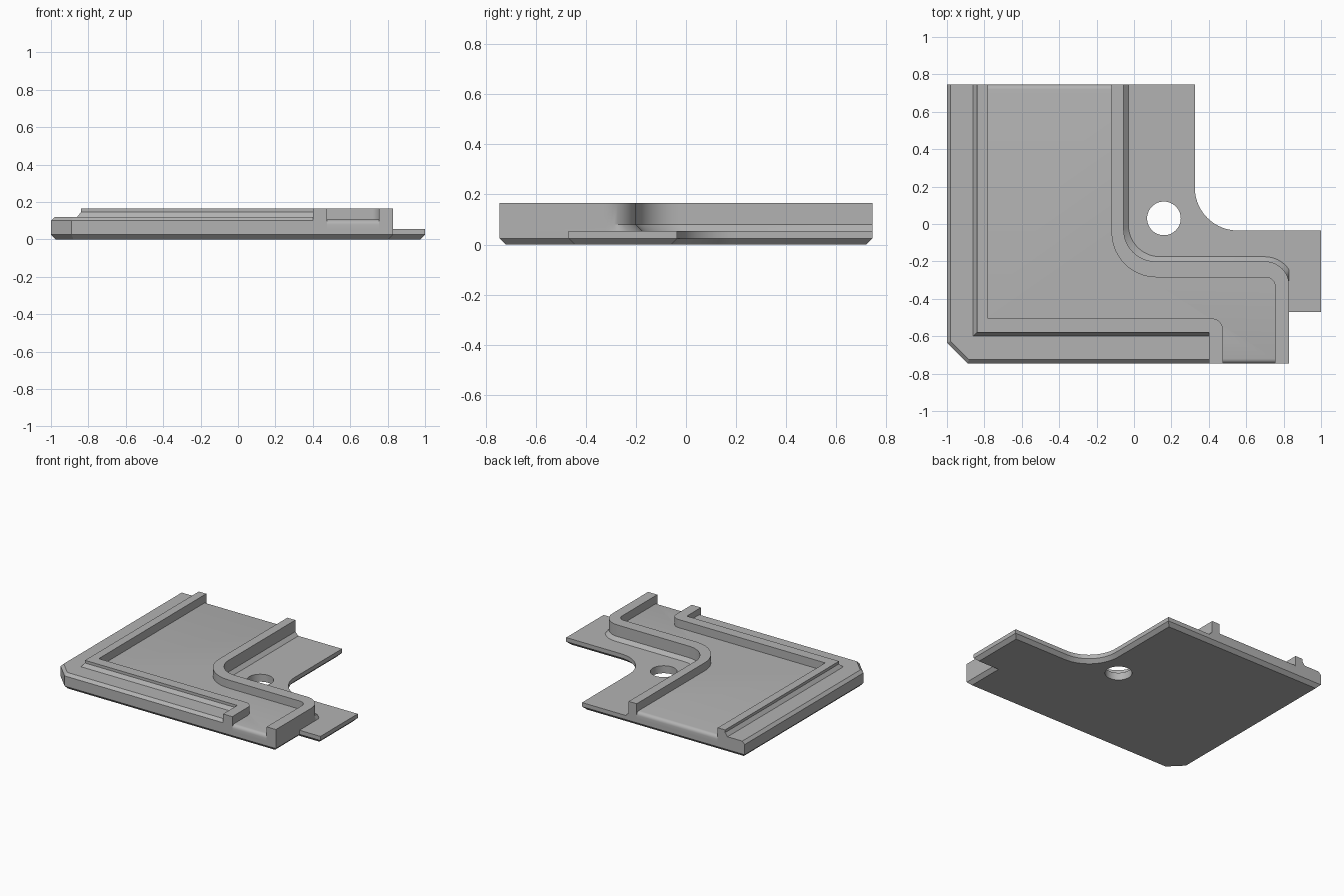
import bpy, bmesh, math
from mathutils import Vector

cube = bpy.data.objects.get("Cube")
if cube:
    bpy.data.objects.remove(cube, do_unlink=True)

GREY = (0.45, 0.45, 0.45, 1)
mat = bpy.data.materials.new("plain grey")
mat.use_nodes = True
mat.diffuse_color = GREY
mat.node_tree.nodes["Principled BSDF"].inputs["Base Color"].default_value = GREY

BACK, FRONT = 0.745, -0.745


def path(points, steps=14):
    """Turn (x, y[, radius]) corners into a polyline with rounded corners."""
    out = []
    for i, p in enumerate(points):
        c = Vector(p[:2])
        if len(p) == 2:
            out.append(c)
            continue
        r = p[2]
        a = (Vector(points[i - 1][:2]) - c).normalized()
        b = (Vector(points[i + 1][:2]) - c).normalized()
        centre = c + (a + b) * r          # right-angled corners
        for k in range(steps + 1):
            t = k / steps * math.pi / 2
            out.append(centre - b * r * math.cos(t) - a * r * math.sin(t))
    return out


def inset(loop, d):
    """Move a counter-clockwise outline inward by d with mitred corners."""
    out = []
    for i, p in enumerate(loop):
        e = (p - loop[i - 1]).normalized()
        f = (loop[(i + 1) % len(loop)] - p).normalized()
        n, m = Vector((-e.y, e.x)), Vector((-f.y, f.x))
        out.append(p + (n + m) * d / (1 + n.dot(m)))
    return out


def loft(name, rings):
    """Solid through a stack of (height, outline) rings, capped at both ends."""
    bm = bmesh.new()
    rows = [[bm.verts.new((p.x, p.y, z)) for p in loop] for z, loop in rings]
    for lo, hi in zip(rows, rows[1:]):
        for i in range(len(lo)):
            j = (i + 1) % len(lo)
            bm.faces.new((lo[i], lo[j], hi[j], hi[i]))
    bm.faces.new(rows[0][::-1])
    bm.faces.new(rows[-1])
    bmesh.ops.recalc_face_normals(bm, faces=bm.faces)
    mesh = bpy.data.meshes.new(name)
    bm.to_mesh(mesh)
    bm.free()
    mesh.materials.append(mat)
    obj = bpy.data.objects.new(name, mesh)
    bpy.context.collection.objects.link(obj)
    return obj


def smooth(obj):
    bpy.ops.object.select_all(action='DESELECT')
    obj.select_set(True)
    bpy.context.view_layer.objects.active = obj
    bpy.ops.object.shade_smooth_by_angle(angle=math.radians(25))


# Base plate with a chamfered underside
outline = path([(-1, BACK), (-1, -0.635), (-0.89, FRONT), (0.83, FRONT),
                (0.83, -0.47), (1, -0.47), (1, -0.035),
                (0.325, -0.035, 0.23), (0.325, BACK)])
plate = loft("base_plate", [(0, inset(outline, 0.025)), (0.025, outline), (0.055, outline)])

# Round hole through the plate
bpy.ops.mesh.primitive_cylinder_add(vertices=48, radius=0.09, depth=0.4, location=(0.16, 0.03, 0))
cutter = bpy.context.object
cutter.name = "hole_cutter"
cutter.hide_render = True
cutter.data.materials.append(mat)
cut = plate.modifiers.new("hole", 'BOOLEAN')
cut.operation, cut.solver, cut.object = 'DIFFERENCE', 'EXACT', cutter
bpy.ops.object.select_all(action='DESELECT')
plate.select_set(True)
bpy.context.view_layer.objects.active = plate
bpy.ops.object.modifier_apply(modifier=cut.name)
bpy.data.objects.remove(cutter, do_unlink=True)

# Curved wall with a sloping foot on its outer side
tray_side = path([(-0.12, BACK), (-0.12, -0.285, 0.24), (0.755, -0.285, 0.05), (0.755, FRONT)])


def wall_outline(d):
    side = path([(-0.055 + d, BACK), (-0.055 + d, -0.2 + d, 0.17),
                 (0.83 + d, -0.2 + d, 0.13 + d), (0.83 + d, FRONT)])
    return tray_side + [Vector((min(p.x, 0.83), p.y)) for p in reversed(side)]


curved_wall = loft("curved_wall", [(0.055, wall_outline(0.025)), (0.08, wall_outline(0)),
                                   (0.165, wall_outline(0))])

# Tray floor, rolled off at its open front and back edges
floor = path([(-0.78, BACK), (-0.78, -0.505), (0.4, -0.505), (0.4, -0.6),
              (0.475, -0.6), (0.475, FRONT)]) + tray_side[::-1]


def floor_ring(d):
    lim = BACK - d
    return [Vector((p.x, max(-lim, min(lim, p.y)))) for p in floor]


roll = [(0.105 - 0.025 * (1 - math.sin(t)), floor_ring(0.025 * (1 - math.cos(t))))
        for t in (k * math.pi / 8 for k in range(5))]
tray_floor = loft("tray_floor", [(0.055, floor_ring(0))] + roll)


# Corner wall with a sloping outer foot and a return to the front edge
def corner_outline(d):
    return path([(-0.78, BACK), (-0.78, -0.505), (0.475, -0.505, 0.06), (0.475, FRONT),
                 (0.4, FRONT), (0.4, -0.58 - d), (-0.84 - d, -0.58 - d), (-0.84 - d, BACK)])


corner_wall = loft("corner_wall", [(0.055, corner_outline(0.02)), (0.12, corner_outline(0.02)),
                                   (0.145, corner_outline(0)), (0.165, corner_outline(0))])


# Outer ledge with a chamfered top edge
def ledge_outline(d):
    return path([(-0.86, BACK), (-1 + d, BACK), (-1 + d, -0.635 + 0.4 * d),
                 (-0.89 + 0.4 * d, FRONT + d), (0.4, FRONT + d), (0.4, -0.6), (-0.86, -0.6)])


outer_ledge = loft("outer_ledge", [(0.055, ledge_outline(0)), (0.1, ledge_outline(0)),
                                   (0.12, ledge_outline(0.02))])

for part in (plate, curved_wall, tray_floor, corner_wall, outer_ledge):
    smooth(part)
